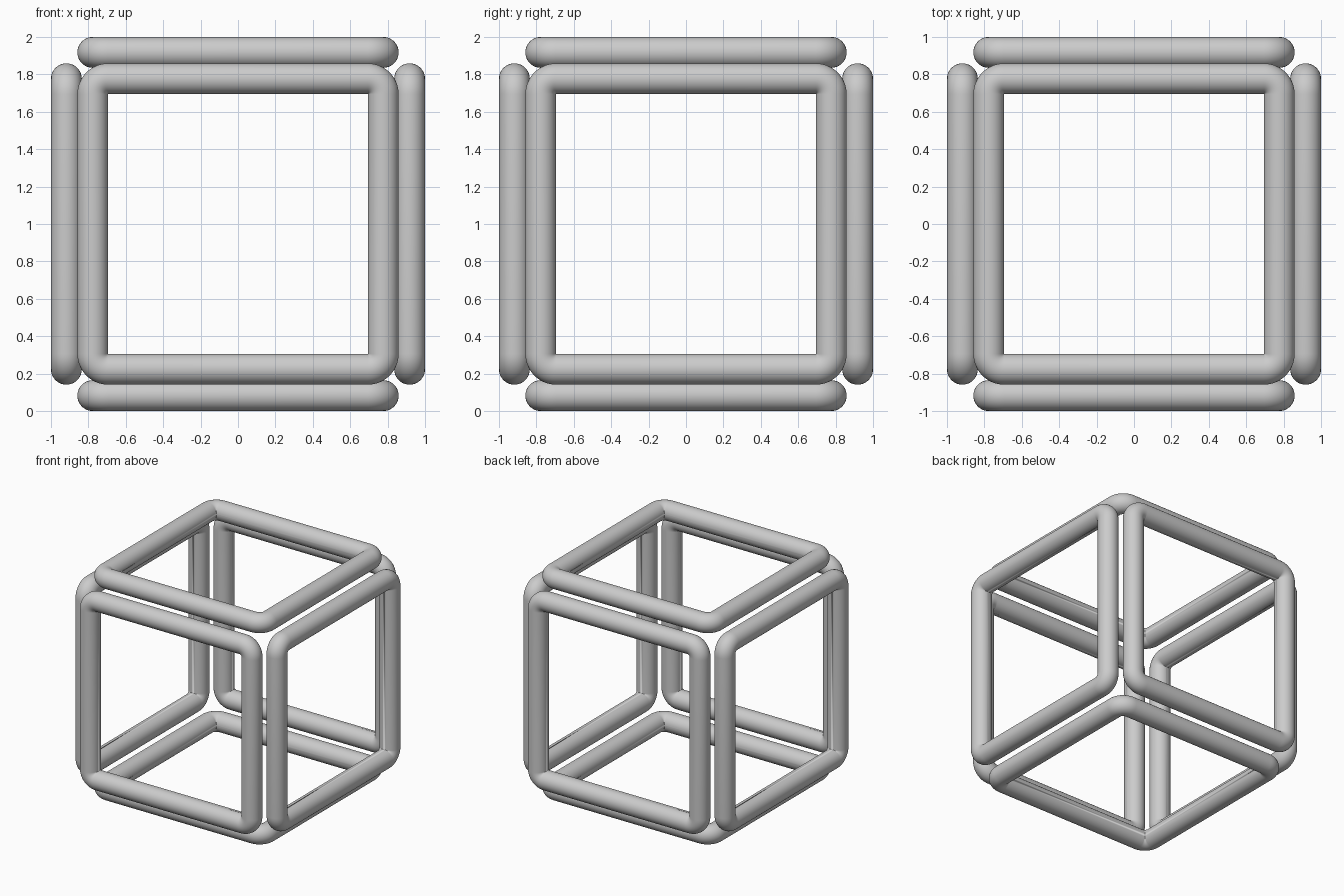
import bpy, bmesh
from math import sin, cos, pi
from mathutils import Matrix, Vector

if "Cube" in bpy.data.objects:
    bpy.data.objects.remove(bpy.data.objects["Cube"])

R = 0.0825            # tube radius, also the corner bend radius
INNER = 0.694         # half width of the square opening
SIDES, BEND = 40, 12  # segments around the tube and per corner


def square_ring(name, rot):
    """Round tube bent into a square, pushed out to one cube face."""
    bm = bmesh.new()
    rings = []
    for k in range(4):
        mid = pi / 4 + k * pi / 2
        corner = Vector((INNER if cos(mid) > 0 else -INNER,
                         INNER if sin(mid) > 0 else -INNER, 0))
        for i in range(BEND + 1):
            a = k * pi / 2 + i / BEND * pi / 2
            out = Vector((cos(a), sin(a), 0))
            ring = []
            for j in range(SIDES):
                p = 2 * pi * j / SIDES
                ring.append(bm.verts.new(
                    corner + out * (R + R * cos(p)) + Vector((0, 0, R * sin(p)))))
            rings.append(ring)
    n = len(rings)
    for i in range(n):
        a, b = rings[i], rings[(i + 1) % n]
        for j in range(SIDES):
            m = (j + 1) % SIDES
            bm.faces.new((a[j], b[j], b[m], a[m]))
    bmesh.ops.remove_doubles(bm, verts=bm.verts, dist=1e-5)
    bmesh.ops.recalc_face_normals(bm, faces=bm.faces)
    bm.transform(Matrix.Translation((0, 0, 1)) @ rot
                 @ Matrix.Translation((0, 0, 1 - R)))
    for f in bm.faces:
        f.smooth = True
    me = bpy.data.meshes.new(name)
    bm.to_mesh(me)
    bm.free()
    bpy.context.collection.objects.link(bpy.data.objects.new(name, me))


# One square ring per cube face
for name, angle, axis in (
        ("top_frame", 0, 'X'), ("bottom_frame", pi, 'X'),
        ("front_frame", pi / 2, 'X'), ("back_frame", -pi / 2, 'X'),
        ("right_frame", pi / 2, 'Y'), ("left_frame", -pi / 2, 'Y')):
    square_ring(name, Matrix.Rotation(angle, 4, axis))
